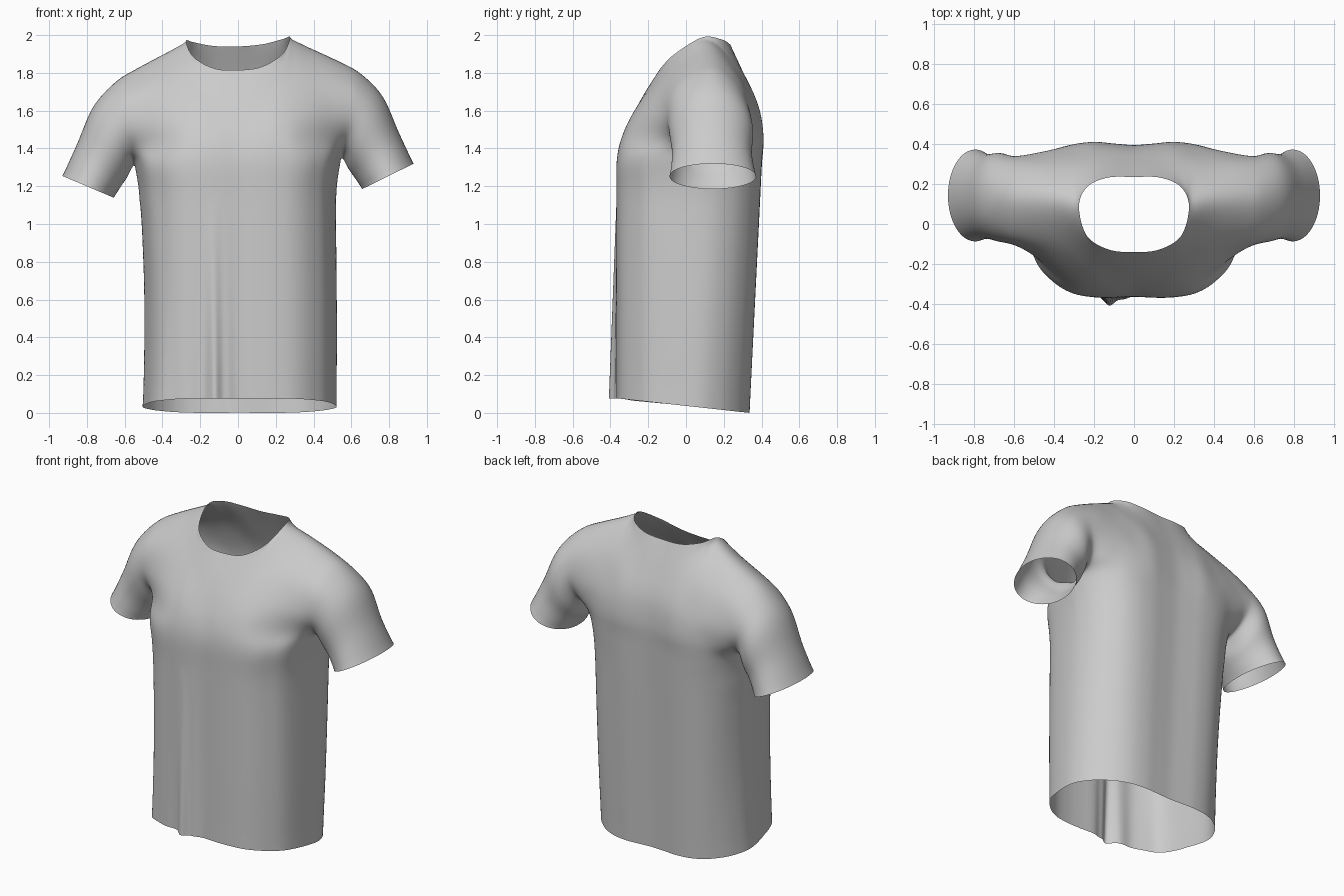
import bpy, bmesh, math
from mathutils import Vector as V

if "Cube" in bpy.data.objects:
    bpy.data.objects.remove(bpy.data.objects["Cube"])

N = 8  # samples per control span


def spline(pts, before=None, after=None, n=N):
    """Catmull-Rom through pts, with optional neighbours beyond both ends."""
    a = before if before is not None else pts[0] * 2 - pts[1]
    b = after if after is not None else pts[-1] * 2 - pts[-2]
    p = [a] + list(pts) + [b]
    out = []
    for i in range(1, len(p) - 2):
        p0, p1, p2, p3 = p[i - 1:i + 3]
        for k in range(n):
            t = k / n
            out.append(0.5 * (2 * p1 + (p2 - p0) * t + (2 * p0 - 5 * p1 + 4 * p2 - p3) * t * t
                              + (3 * p1 - p0 - 3 * p2 + p3) * t ** 3))
    return out + [pts[-1].copy()]


def row(*pts):
    return [V(p) for p in pts]


# Control rows from centre to side: chest level, then up to neckline + shoulder
chest_f = row((0, -.362, 1.335), (.1, -.367, 1.335), (.2, -.365, 1.335), (.31, -.345, 1.335),
              (.41, -.285, 1.335), (.50, -.17, 1.335), (.545, .10, 1.335))
front_up = [
    row((0, -.335, 1.46), (.1, -.342, 1.46), (.2, -.338, 1.46), (.3, -.312, 1.46),
        (.41, -.24, 1.45), (.51, -.14, 1.43), (.565, -.04, 1.41)),
    row((0, -.285, 1.58), (.1, -.287, 1.58), (.2, -.28, 1.59), (.3, -.25, 1.6),
        (.41, -.20, 1.6), (.52, -.145, 1.57), (.60, -.105, 1.54)),
    row((0, -.215, 1.71), (.11, -.207, 1.715), (.22, -.17, 1.75), (.3, -.11, 1.80),
        (.39, -.085, 1.79), (.51, -.07, 1.75), (.615, -.055, 1.71)),
    row((0, -.14, 1.825), (.125, -.128, 1.838), (.235, -.06, 1.902), (.275, .085, 1.988),
        (.38, .115, 1.935), (.5, .125, 1.875), (.62, .13, 1.812))]
chest_b = row((0, .39, 1.335), (.1, .396, 1.335), (.2, .402, 1.335), (.31, .39, 1.335),
              (.41, .348, 1.335), (.50, .255, 1.335), (.545, .10, 1.335))
back_up = [
    row((0, .394, 1.47), (.1, .402, 1.47), (.2, .411, 1.47), (.31, .397, 1.47),
        (.41, .37, 1.46), (.51, .33, 1.44), (.56, .27, 1.41)),
    row((0, .372, 1.63), (.1, .378, 1.63), (.2, .384, 1.63), (.31, .37, 1.62),
        (.41, .36, 1.61), (.52, .348, 1.58), (.60, .34, 1.55)),
    row((0, .305, 1.8), (.11, .307, 1.8), (.21, .30, 1.81), (.3, .275, 1.83),
        (.39, .275, 1.8), (.51, .285, 1.755), (.615, .285, 1.71)),
    row((0, .235, 1.95), (.13, .232, 1.957), (.235, .185, 1.98)) + [p.copy() for p in front_up[3][3:]]]


def body_rows(chest):
    """Hem-to-chest rows, scaled from the chest section; the hem tilts down at the back."""
    rows = []
    for z in (0, .4, .8, 1.15):
        s = 1 - z / 1.335
        r = []
        for p in chest:
            corner = min(1, p.x / .5) ** 4
            y = p.y * (1 - (.16 + .16 * corner) * s) if p.y > .11 else \
                p.y - .06 * s * max(0, (p.y + .2) / .3)
            r.append(V((p.x * (.955 if z else .945), y, z + (.047 - .11 * y) * (1 - z / 1.15))))
        rows.append(r)
    return rows + [chest]


ctl_f = body_rows(chest_f) + front_up
ctl_b = body_rows(chest_b) + back_up
SIDE = 4 * N  # sampled row index of the armpit


def columns(ctl, other):
    return [spline([r[j] for r in ctl], after=other[-2][j] if j > 2 else None) for j in range(7)]


col_f, col_b = columns(ctl_f, ctl_b), columns(ctl_b, ctl_f)


def panel(cols, other):
    grid = []
    top = len(cols[0]) - 1
    for i in range(top + 1):
        r = [c[i] for c in cols]
        mirror = V((-r[1].x, r[1].y, r[1].z))
        smooth = spline(r, mirror, other[5][i] if i <= SIDE else None)
        # near the top, turn the corner between neckline and shoulder seam
        split = spline(r[:4], mirror, other[2][i])[:-1] + spline(r[3:])
        w = max(0, (i - top + N) / N) ** 2
        grid.append([a.lerp(b, w) for a, b in zip(smooth, split)])
    return grid


front, back = panel(col_f, col_b), panel(col_b, col_f)
back[-1][3 * N:] = [p.copy() for p in front[-1][3 * N:]]  # shared shoulder seam

# Sleeve: armhole loop lofted through elliptical rings to the cuff
top = len(front) - 1
keys = [(front, i) for i in range(SIDE, top + 1)] + [(back, i) for i in range(top - 1, SIDE, -1)]
hole = [g[i][-1] for g, i in keys]
inner = [g[i][-1 - N] for g, i in keys]
K = len(hole)


def ring(tx, tz, bx, bz, y0, y1):
    mid, half = V(((tx + bx) / 2, (y0 + y1) / 2, (tz + bz) / 2)), V(((bx - tx) / 2, 0, (bz - tz) / 2))
    return [mid + half * math.cos(a) - V((0, (y1 - y0) / 2 * math.sin(a), 0))
            for a in (2 * math.pi * k / K for k in range(K))]


rings = [hole, ring(.762, 1.67, .585, 1.278, -.09, .358), ring(.848, 1.475, .617, 1.232, -.075, .35),
         ring(.93, 1.297, .657, 1.172, -.087, .372)]
sleeve = [spline([r[k] for r in rings], before=inner[k]) for k in range(K)]
sleeve.append(sleeve[0])

# Assemble both halves
bm = bmesh.new()
for sx in (1, -1):
    for grid in (front, back, sleeve):
        vs = [[bm.verts.new((p.x * sx, p.y, p.z)) for p in r] for r in grid]
        for a, b in zip(vs, vs[1:]):
            for k in range(len(a) - 1):
                bm.faces.new((a[k], a[k + 1], b[k + 1], b[k]))
bmesh.ops.remove_doubles(bm, verts=bm.verts, dist=.0004)

# Relax the cloth between its open edges
loose = [v for v in bm.verts if not v.is_boundary]
for _ in range(8):
    bmesh.ops.smooth_vert(bm, verts=loose, factor=.5, use_axis_x=True, use_axis_y=True, use_axis_z=True)


def bump(x, c, w):
    return math.exp(-((x - c) / w) ** 2)


# Hanging folds in the front and a slight lean of the shoulders
for v in bm.verts:
    x, y, z = v.co
    if z < 1.15:
        s = max(0, 1 - z / 1.15)
        if y < -.1:
            v.co.y -= s * (.045 * bump(x, -.13, .035) + .012 * bump(x, -.06, .03)
                           - .012 * bump(x, -.21, .05) + .03 * bump(x, -.43, .06))
        if x < 0:
            v.co.x += .02 * math.sin(math.pi * s) * bump(x, -.5, .12)
        v.co.x += .008 * s
    t = min(1, max(0, (z - .2) / .9))
    v.co.z += .035 * x * t * t * (3 - 2 * t)
low = min(v.co.z for v in bm.verts)
for v in bm.verts:
    v.co.z -= low
bmesh.ops.recalc_face_normals(bm, faces=bm.faces)

me = bpy.data.meshes.new("tshirt")
bm.to_mesh(me)
bm.free()
me.polygons.foreach_set("use_smooth", [True] * len(me.polygons))
shirt = bpy.data.objects.new("tshirt", me)
bpy.context.collection.objects.link(shirt)
